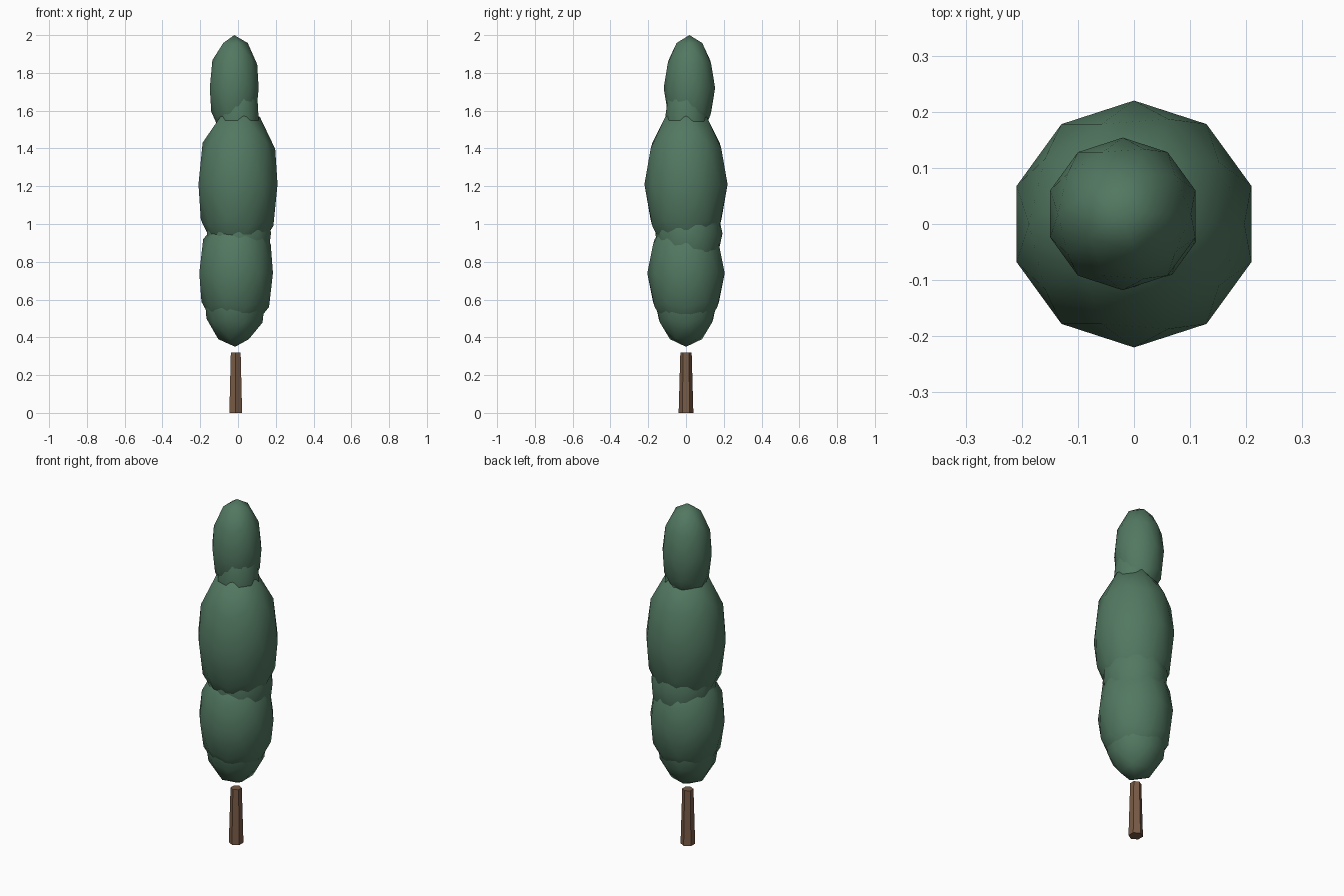
import bpy

cube = bpy.data.objects.get("Cube")
if cube:
    bpy.data.objects.remove(cube, do_unlink=True)


def material(name, rgb):
    mat = bpy.data.materials.new(name)
    mat.use_nodes = True
    color = (*rgb, 1)
    mat.diffuse_color = color
    mat.node_tree.nodes["Principled BSDF"].inputs["Base Color"].default_value = color
    return mat


leaf_green = material("leaf green", (0.085, 0.19, 0.12))
bark_brown = material("bark brown", (0.19, 0.105, 0.062))


def foliage(name, center, radius, half_height):
    """Smooth low-poly clump stretched upright."""
    bpy.ops.mesh.primitive_ico_sphere_add(subdivisions=2, radius=1, location=center)
    clump = bpy.context.object
    clump.name = name
    clump.scale = (radius, radius, half_height)
    bpy.ops.object.transform_apply(location=False, rotation=False, scale=True)
    bpy.ops.object.shade_smooth()
    clump.data.materials.append(leaf_green)


# Three large clumps, each with a smaller one tucked underneath
foliage("lower_foliage", (-0.01, 0, 0.74), 0.205, 0.34)
foliage("lower_foliage_underside", (-0.015, 0, 0.62), 0.17, 0.27)
foliage("middle_foliage", (0, 0, 1.21), 0.22, 0.42)
foliage("middle_foliage_underside", (0.005, 0.015, 0.95), 0.178, 0.28)
foliage("top_foliage", (-0.02, 0.018, 1.72), 0.136, 0.28)
foliage("top_foliage_underside", (0, 0.003, 1.55), 0.115, 0.27)

# Tapered six-sided trunk, flat shaded
bpy.ops.mesh.primitive_cone_add(vertices=6, radius1=0.039, radius2=0.03,
                                depth=0.32, location=(-0.012, 0, 0.16))
trunk = bpy.context.object
trunk.name = "trunk"
trunk.data.materials.append(bark_brown)
